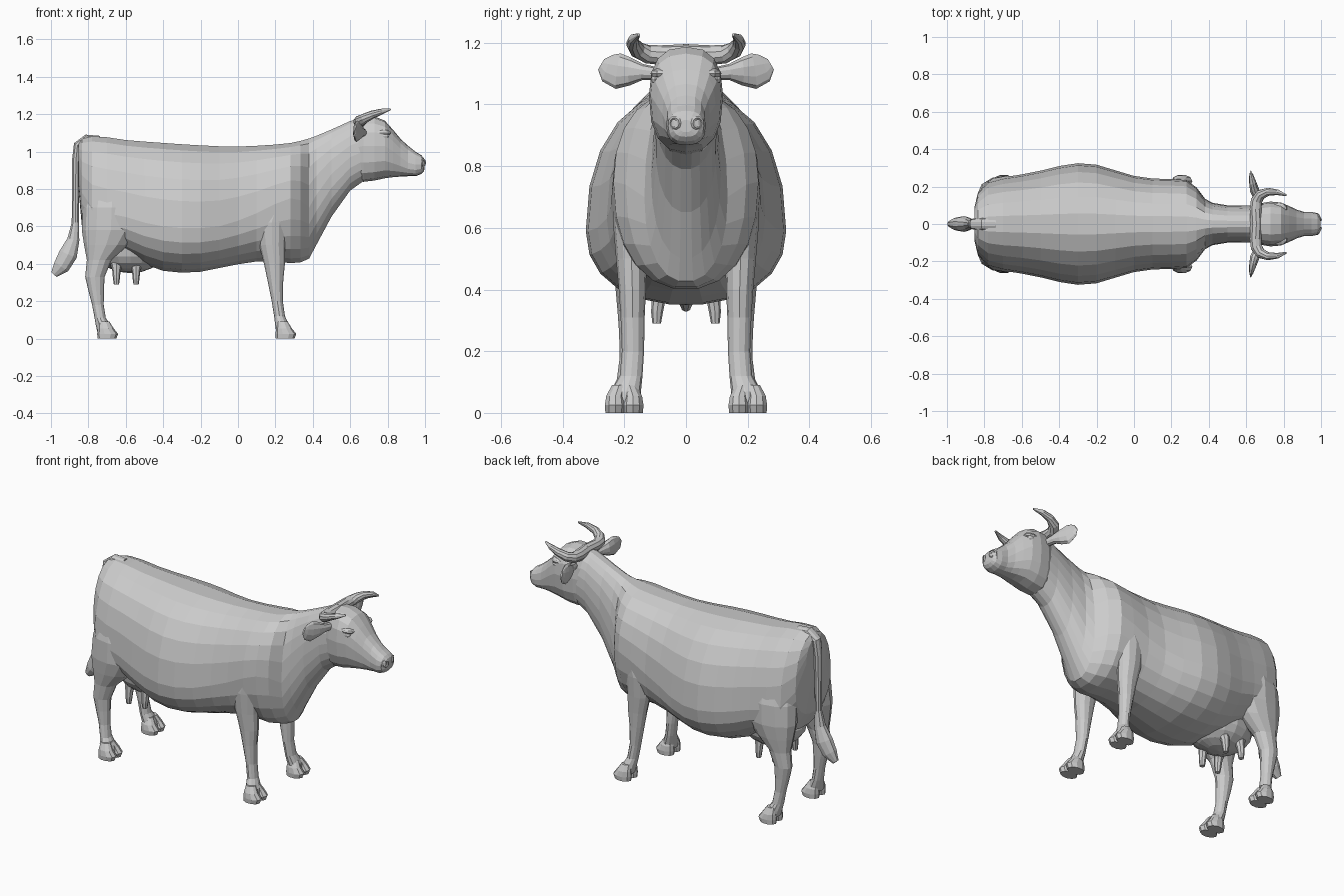
import bpy, bmesh, math
from mathutils import Vector, Matrix


def make_object(name, bm, mirror=False):
    bmesh.ops.recalc_face_normals(bm, faces=bm.faces)
    mesh = bpy.data.meshes.new(name)
    bm.to_mesh(mesh)
    bm.free()
    ob = bpy.data.objects.new(name, mesh)
    bpy.context.collection.objects.link(ob)
    if mirror:
        mod = ob.modifiers.new("mirror", 'MIRROR')
        mod.use_axis = (False, True, False)
        mod.use_mirror_merge = False
    return ob


def skin(bm, rings):
    """Join rings of points into a closed skin."""
    loops = [[bm.verts.new(p) for p in ring] for ring in rings]
    n = len(loops[0])
    for a, b in zip(loops, loops[1:]):
        for i in range(n):
            j = (i + 1) % n
            bm.faces.new((a[i], a[j], b[j], b[i]))
    bm.faces.new(loops[0])
    bm.faces.new(loops[-1])


def power(v, e):
    return math.copysign(abs(v) ** e, v)


def trunk(name, sections, segments, e):
    """Loft along x; section = x, half width, bottom, widest height, top."""
    rings = []
    for x, w, zb, zc, zt in sections:
        ring = []
        for k in range(segments):
            t = 2 * math.pi * k / segments
            s = power(math.sin(t), e)
            z = zc + s * ((zt - zc) if s > 0 else (zc - zb))
            ring.append((x, w * power(math.cos(t), e), z))
        rings.append(ring)
    bm = bmesh.new()
    skin(bm, rings)
    return make_object(name, bm)


def limb(bm, points, ref, segments=10, axis=None):
    """Tube through points (x, y, z, radius along ref, radius across)."""
    ps = [Vector(p[:3]) for p in points]
    rings = []
    for i, p in enumerate(points):
        t = axis or (ps[min(i + 1, len(ps) - 1)] - ps[max(i - 1, 0)]).normalized()
        s = (ref - t * ref.dot(t)).normalized()
        n = t.cross(s)
        rings.append([ps[i] + s * p[3] * math.cos(a) + n * p[4] * math.sin(a)
                      for a in (2 * math.pi * k / segments for k in range(segments))])
    skin(bm, rings)


def ball(bm, loc, size, u=12, v=8):
    m = Matrix.Translation(loc) @ Matrix.Diagonal((*size, 1))
    bmesh.ops.create_uvsphere(bm, u_segments=u, v_segments=v, radius=1, matrix=m)


X, Y, Z = Vector((1, 0, 0)), Vector((0, 1, 0)), Vector((0, 0, 1))

# Body and neck
trunk("body", [
    (-.853, .09, .80, .92, 1.045), (-.835, .165, .60, .78, 1.07),
    (-.78, .228, .50, .70, 1.085), (-.70, .25, .48, .67, 1.08),
    (-.60, .265, .45, .65, 1.065), (-.50, .285, .395, .62, 1.057),
    (-.40, .31, .36, .60, 1.05), (-.30, .325, .35, .59, 1.043),
    (-.20, .317, .355, .59, 1.037), (-.10, .287, .375, .60, 1.032),
    (0, .257, .395, .63, 1.03), (.10, .243, .41, .67, 1.034),
    (.20, .24, .41, .72, 1.04), (.28, .235, .40, .75, 1.048),
    (.335, .195, .405, .74, 1.06), (.38, .135, .425, .70, 1.073),
    (.42, .113, .50, .77, 1.087), (.50, .10, .65, .88, 1.12),
    (.60, .098, .79, .97, 1.165), (.67, .10, .84, 1.0, 1.18)], 22, .9)

# Head and muzzle
trunk("head", [
    (.63, .09, .85, 1.02, 1.16), (.67, .11, .838, 1.03, 1.187),
    (.73, .12, .845, 1.03, 1.187), (.785, .115, .857, 1.03, 1.165),
    (.83, .096, .863, 1.0, 1.115), (.87, .077, .866, .97, 1.067),
    (.91, .064, .868, .94, 1.03), (.95, .064, .868, .93, .998),
    (.98, .058, .88, .93, .98), (.994, .042, .895, .93, .965),
    (.998, .02, .91, .93, .95)], 16, .8)

# Eyes with brows
bm = bmesh.new()
ball(bm, (.785, .095, 1.082), (.022, .018, .017), 10, 6)
ball(bm, (.775, .085, 1.10), (.045, .03, .018), 10, 6)
make_object("eyes", bm, True)

# Nostril rims
bm = bmesh.new()
ring = [(.99 - .008 * math.cos(a), .037 + .015 * math.cos(a),
         .94 + .017 * math.sin(a), .007, .007)
        for a in (math.pi * k / 5 for k in range(11))]
limb(bm, ring, X, 5)
make_object("nostrils", bm, True)

# Horns with the poll between them
bm = bmesh.new()
limb(bm, [(.655, -.01, 1.162, .034, .034), (.65, .08, 1.16, .032, .033),
          (.655, .125, 1.163, .03, .032), (.677, .157, 1.177, .027, .028),
          (.717, .172, 1.197, .022, .022), (.765, .17, 1.213, .016, .016),
          (.815, .153, 1.226, .005, .005)], Z)
make_object("horns", bm, True)

# Ears
bm = bmesh.new()
limb(bm, [(.67, .09, 1.10, .02, .02), (.66, .14, 1.105, .026, .022),
          (.645, .18, 1.107, .045, .026), (.635, .22, 1.108, .058, .02),
          (.628, .255, 1.118, .046, .012), (.625, .275, 1.13, .02, .005)], Z)
make_object("ears", bm, True)

# Front legs with shoulders
bm = bmesh.new()
limb(bm, [(.25, .13, .90, .06, .05), (.23, .165, .78, .08, .066),
          (.18, .18, .62, .082, .057), (.183, .177, .50, .069, .05),
          (.195, .174, .40, .056, .044), (.20, .173, .31, .042, .039),
          (.21, .172, .20, .03, .036), (.222, .178, .12, .029, .037),
          (.237, .194, .07, .038, .048), (.242, .20, .035, .038, .05)], X, 12, Z)
make_object("front_legs", bm, True)

# Hind legs with thighs
bm = bmesh.new()
limb(bm, [(-.67, .11, .88, .11, .10), (-.675, .15, .70, .155, .108),
          (-.68, .165, .58, .155, .095), (-.705, .172, .50, .118, .075),
          (-.742, .178, .42, .066, .052), (-.765, .18, .33, .052, .042),
          (-.759, .18, .26, .042, .037), (-.749, .182, .18, .031, .033),
          (-.737, .186, .11, .03, .038), (-.72, .195, .07, .04, .048),
          (-.71, .20, .035, .042, .05)], X, 12, Z)
make_object("hind_legs", bm, True)

# Cloven hooves
for name, hx in (("front_hooves", .25), ("hind_hooves", -.703)):
    bm = bmesh.new()
    for ty in (.172, .229):
        limb(bm, [(hx - .012, .6 * ty + .08, .09, .028, .024),
                  (hx - .004, ty, .055, .042, .031),
                  (hx + .006, ty, .025, .056, .036),
                  (hx + .002, ty, 0, .05, .034)], X, 10, Z)
    make_object(name, bm, True)

# Udder
bm = bmesh.new()
ball(bm, (-.575, 0, .48), (.19, .16, .13), 16, 10)
make_object("udder", bm)

# Teats
bm = bmesh.new()
for tx in (-.65, -.545):
    limb(bm, [(tx, .075, .41, .035, .035), (tx, .09, .36, .022, .022),
              (tx, .094, .325, .019, .019), (tx, .095, .29, .014, .014)], X, 8, Z)
make_object("teats", bm, True)

# Tail with tuft
bm = bmesh.new()
limb(bm, [(-.74, 0, 1.065, .03, .02), (-.81, 0, 1.07, .034, .022),
          (-.858, 0, 1.035, .03, .022), (-.867, 0, .95, .026, .022),
          (-.868, 0, .80, .02, .021), (-.87, 0, .62, .02, .02),
          (-.88, 0, .53, .03, .034), (-.908, 0, .45, .042, .052),
          (-.945, 0, .385, .036, .046), (-.984, 0, .342, .016, .02)], Y)
make_object("tail", bm)
